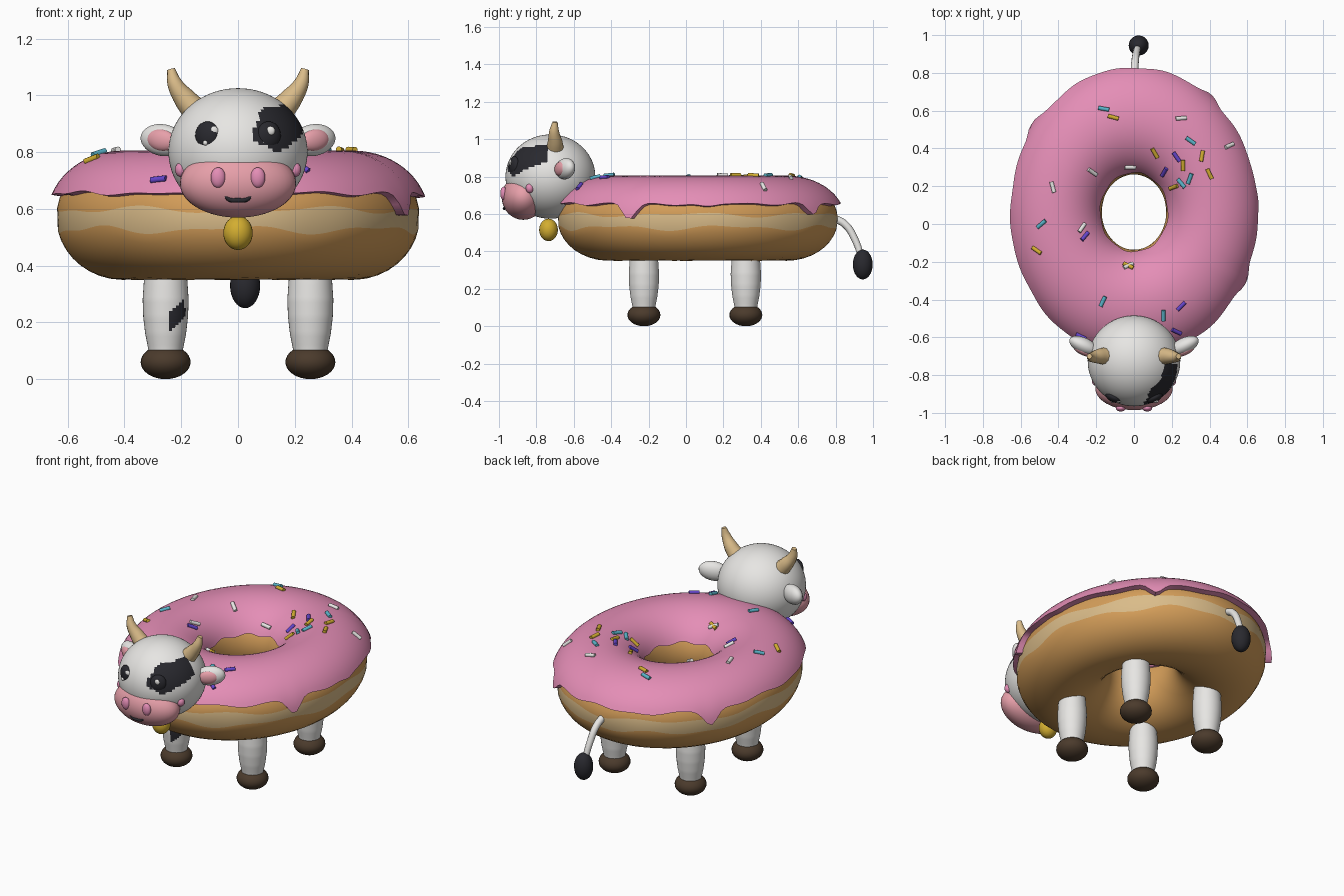
import bpy, bmesh, math
from mathutils import Vector, Matrix

if "Cube" in bpy.data.objects:
    bpy.data.objects.remove(bpy.data.objects["Cube"])

COLOURS = {
    "white": (0.80, 0.79, 0.77), "black": (0.022, 0.022, 0.028),
    "icing pink": (0.78, 0.27, 0.47), "muzzle pink": (0.80, 0.35, 0.40),
    "cream": (0.70, 0.50, 0.25), "yellow": (0.65, 0.42, 0.03),
    "brown": (0.07, 0.043, 0.025), "dough": (0.66, 0.34, 0.10),
    "blue": (0.10, 0.45, 0.58), "purple": (0.13, 0.06, 0.60)}
MAT = {}
for name, rgb in COLOURS.items():
    MAT[name] = bpy.data.materials.new(name)
    MAT[name].diffuse_color = (*rgb, 1)


def finish(bm, name, *colours):
    bmesh.ops.recalc_face_normals(bm, faces=bm.faces)
    mesh = bpy.data.meshes.new(name)
    bm.to_mesh(mesh)
    bm.free()
    ob = bpy.data.objects.new(name, mesh)
    bpy.context.collection.objects.link(ob)
    for c in colours:
        mesh.materials.append(MAT[c])
    smooth(ob)
    return ob


def smooth(ob):
    bpy.ops.object.select_all(action='DESELECT')
    ob.select_set(True)
    bpy.context.view_layer.objects.active = ob
    bpy.ops.object.shade_smooth_by_angle(angle=math.radians(50))


def ball(name, colour, loc, radii, rot_z=0, rot_y=0, seg=24):
    bm = bmesh.new()
    bmesh.ops.create_uvsphere(bm, u_segments=seg, v_segments=seg * 2 // 3, radius=1)
    bm.transform(Matrix.Translation(loc) @ Matrix.Rotation(rot_z, 4, 'Z')
                 @ Matrix.Rotation(rot_y, 4, 'Y') @ Matrix.Diagonal((*radii, 1)))
    return finish(bm, name, colour)


def tube(name, colour, points, radii):
    cu = bpy.data.curves.new(name, 'CURVE')
    cu.dimensions, cu.bevel_depth, cu.bevel_resolution = '3D', 1, 4
    cu.use_fill_caps, cu.resolution_u = True, 6
    sp = cu.splines.new('BEZIER')
    sp.bezier_points.add(len(points) - 1)
    for bp, p, r in zip(sp.bezier_points, points, radii):
        bp.co, bp.radius = p, r
        bp.handle_left_type = bp.handle_right_type = 'AUTO'
    cu.materials.append(MAT[colour])
    ob = bpy.data.objects.new(name, cu)
    bpy.context.collection.objects.link(ob)
    bpy.ops.object.select_all(action='DESELECT')
    ob.select_set(True)
    bpy.context.view_layer.objects.active = ob
    bpy.ops.object.convert(target='MESH')
    smooth(bpy.context.object)


def bridge(bm, a, b, mat=0):
    n = len(a)
    for i in range(n):
        bm.faces.new((a[i], a[(i + 1) % n], b[(i + 1) % n], b[i])).material_index = mat


# Oval ring body shared by dough and icing
R, CY, CZ, STRETCH, N = 0.405, 0.063, 0.57, 1.17, 160


def ring_point(phi, th, outer, inner, high):
    r = R + (outer if math.cos(th) > 0 else inner) * math.cos(th)
    return Vector((r * math.cos(phi), CY + STRETCH * r * math.sin(phi), CZ + high * math.sin(th)))


PHI = [2 * math.pi * i / N for i in range(N)]

# Dough with a wavy pale band round the outside
bm = bmesh.new()
rows, ROWS = [], 36
for k in range(ROWS + 1):
    row = []
    for p in PHI:
        lo = -0.20 + 0.05 * math.sin(7 * p) + 0.03 * math.sin(13 * p + 1)
        hi = 0.12 + 0.04 * math.sin(6 * p + 2) + 0.03 * math.sin(11 * p)
        th = hi + (lo + 2 * math.pi - hi) * k / ROWS
        row.append(bm.verts.new(ring_point(p, th, 0.235, 0.235, 0.22)))
    rows.append(row)
for a, b in zip(rows, rows[1:]):
    bridge(bm, a, b)
bridge(bm, rows[-1], rows[0], 1)
finish(bm, "dough_ring", "dough", "cream")

# Icing shell with drips, its lower lips tucked into the dough
DRIPS = ((-28, 0.085, 4), (143.5, 0.08, 4), (52, 0.06, 4), (4, 0.02, 5), (-100, 0.015, 8))
ICE = (0.268, 0.243, 0.235)


def icing_edge(p):
    z = 0.655 + 0.005 * math.sin(9 * p) + 0.004 * math.sin(17 * p + 1)
    for deg, depth, width in DRIPS:
        d = (math.degrees(p) - deg + 180) % 360 - 180
        z -= depth * math.exp(-(d / width) ** 2)
    return math.asin((z - CZ) / ICE[2])


bm = bmesh.new()
rows = [[bm.verts.new(ring_point(p, icing_edge(p), 0.21, 0.21, 0.21)) for p in PHI]]
for k in range(25):
    row = []
    for p in PHI:
        a, b = icing_edge(p), math.pi - 0.37 + 0.03 * math.sin(8 * p)
        row.append(bm.verts.new(ring_point(p, a + (b - a) * k / 24, *ICE)))
    rows.append(row)
rows.append([bm.verts.new(ring_point(p, math.pi - 0.37, 0.21, 0.21, 0.21)) for p in PHI])
for a, b in zip(rows, rows[1:]):
    bridge(bm, a, b)
finish(bm, "icing", "icing pink")

# Sprinkles: x, y, heading in degrees
SPRINKLES = {
    "blue": ((-.16, .61, -10), (.30, .44, -35), (.295, .24, 70), (.25, .215, -50),
             (-.49, 0, 40), (-.165, -.41, 65), (.155, -.485, 90)),
    "yellow": ((-.11, .565, -15), (.11, .375, -60), (.36, .36, 80), (.26, .31, 90),
               (.40, .265, -65), (.21, .195, 20), (-.515, -.14, -35), (-.03, -.22, -25)),
    "white": ((.25, .56, 5), (.505, .415, 25), (-.02, .30, 0), (-.22, .275, -35),
              (-.43, .195, -75), (-.275, -.02, 55), (-.03, -.22, 25)),
    "purple": ((.225, .355, -55), (.16, .275, 60), (-.26, -.065, 50), (.25, -.435, 45),
               (.225, -.57, -25), (-.28, -.595, -25))}


def on_icing(x, y):
    d = math.hypot(x, (y - CY) / STRETCH) - R
    c = max(-0.95, min(0.95, d / (ICE[0] if d > 0 else ICE[1])))
    return Vector((x, y, CZ + ICE[2] * math.sqrt(1 - c * c) + 0.004))


for colour, spots in SPRINKLES.items():
    bm = bmesh.new()
    for x, y, deg in spots:
        dx, dy = 0.02 * math.cos(math.radians(deg)), 0.02 * math.sin(math.radians(deg))
        along = on_icing(x + dx, y + dy) - on_icing(x - dx, y - dy)
        m = Matrix.Translation(on_icing(x, y)) @ along.to_track_quat('Z', 'Y').to_matrix().to_4x4()
        bmesh.ops.create_cone(bm, cap_ends=True, segments=10, radius1=0.011,
                              radius2=0.011, depth=0.058, matrix=m)
    finish(bm, colour + "_sprinkles", colour)

# Head with a tilted dark patch round one eye
head = ball("head", "white", (0, -0.725, 0.80), (0.245, 0.24, 0.225), seg=84)
head.data.materials.append(MAT["black"])
for f in head.data.polygons:
    x, z = f.center.x - 0.142, f.center.z - 0.888
    u, v = 0.8 * x + 0.6 * z, -0.6 * x + 0.8 * z
    a = math.atan2(v, u)
    if f.center.y < -0.74 and math.hypot(u / 0.088, v / 0.078) < 1 + 0.08 * math.sin(5 * a):
        f.material_index = 1

# Muzzle, mouth and bell
ball("muzzle", "muzzle pink", (0, -0.87, 0.69), (0.205, 0.115, 0.121), seg=40)
tube("mouth", "black", [(-.05, -.966, .652), (-.03, -.968, .633), (0, -.972, .63),
                        (.03, -.968, .633), (.05, -.966, .652)], [.006, .008, .008, .008, .006])
ball("bell", "yellow", (0, -0.735, 0.515), (0.052, 0.05, 0.06))

# Paired face parts
for s, side in ((-1, "left"), (1, "right")):
    ball(side + "_eye", "black", (s * 0.108, -0.918, 0.858), (0.046, 0.025, 0.05), s * 0.45)
    ball(side + "_nostril", "icing pink", (s * 0.07, -0.975, 0.71), (0.026, 0.018, 0.036))
    ball(side + "_cheek", "icing pink", (s * 0.2, -0.835, 0.738), (0.022, 0.022, 0.026))
    ball(side + "_ear", "white", (s * 0.265, -0.645, 0.842), (0.085, 0.042, 0.056), s * 0.45, s * -0.15)
    ball(side + "_inner_ear", "muzzle pink", (s * 0.27, -0.672, 0.842), (0.056, 0.022, 0.038),
         s * 0.45, s * -0.15)
    tube(side + "_horn", "cream", [(s * .135, -.70, .93), (s * .185, -.70, .985),
                                   (s * .222, -.705, 1.04), (s * .236, -.70, 1.092)],
         [.05, .04, .027, .014])
for x, z, r in ((-.085, .875, .016), (.115, .875, .016), (-.115, .832, .009), (.085, .832, .009)):
    ball("eye_glint", "white", (x, -0.939, z), (r, 0.008, r), seg=12)

# Legs and hooves
PROFILE = ((.06, .055), (.11, .062), (.16, .072), (.22, .079), (.28, .081), (.34, .077), (.42, .07))
for s, side in ((-1, "left"), (1, "right")):
    for y, end in ((-0.225, "front"), (0.32, "back")):
        x = s * 0.255
        bm = bmesh.new()
        rings = []
        for k in range(37):
            z = 0.06 + 0.01 * k
            i = max(j for j in range(6) if PROFILE[j][0] <= z + 1e-6)
            (z0, r0), (z1, r1) = PROFILE[i], PROFILE[i + 1]
            r = r0 + (r1 - r0) * (z - z0) / (z1 - z0)
            rings.append([bm.verts.new((x + r * math.cos(a), y + r * math.sin(a), z))
                          for a in (2 * math.pi * j / 40 for j in range(40))])
        for a, b in zip(rings, rings[1:]):
            bridge(bm, a, b)
        leg = finish(bm, f"{end}_{side}_leg", "white", "black")
        if (end, side) == ("front", "left"):
            for f in leg.data.polygons:
                u, v = f.center.x + 0.215, f.center.z - 0.228
                if f.center.y < y and abs(u - 0.4 * v) / 0.028 + abs(v) / 0.05 < 1.15:
                    f.material_index = 1
        ball(f"{end}_{side}_hoof", "brown", (x, y, 0.06), (0.088, 0.088, 0.06))

# Tail and tuft
tube("tail", "white", [(0, .77, .585), (.005, .85, .545), (.012, .905, .46), (.022, .94, .36)],
     [.021, .02, .019, .017])
ball("tail_tuft", "black", (0.025, 0.945, 0.33), (0.053, 0.053, 0.08))

for m in bpy.data.materials:
    if m.users and not m.is_grease_pencil:
        m.use_nodes = True
        m.node_tree.nodes["Principled BSDF"].inputs["Base Color"].default_value = m.diffuse_color
